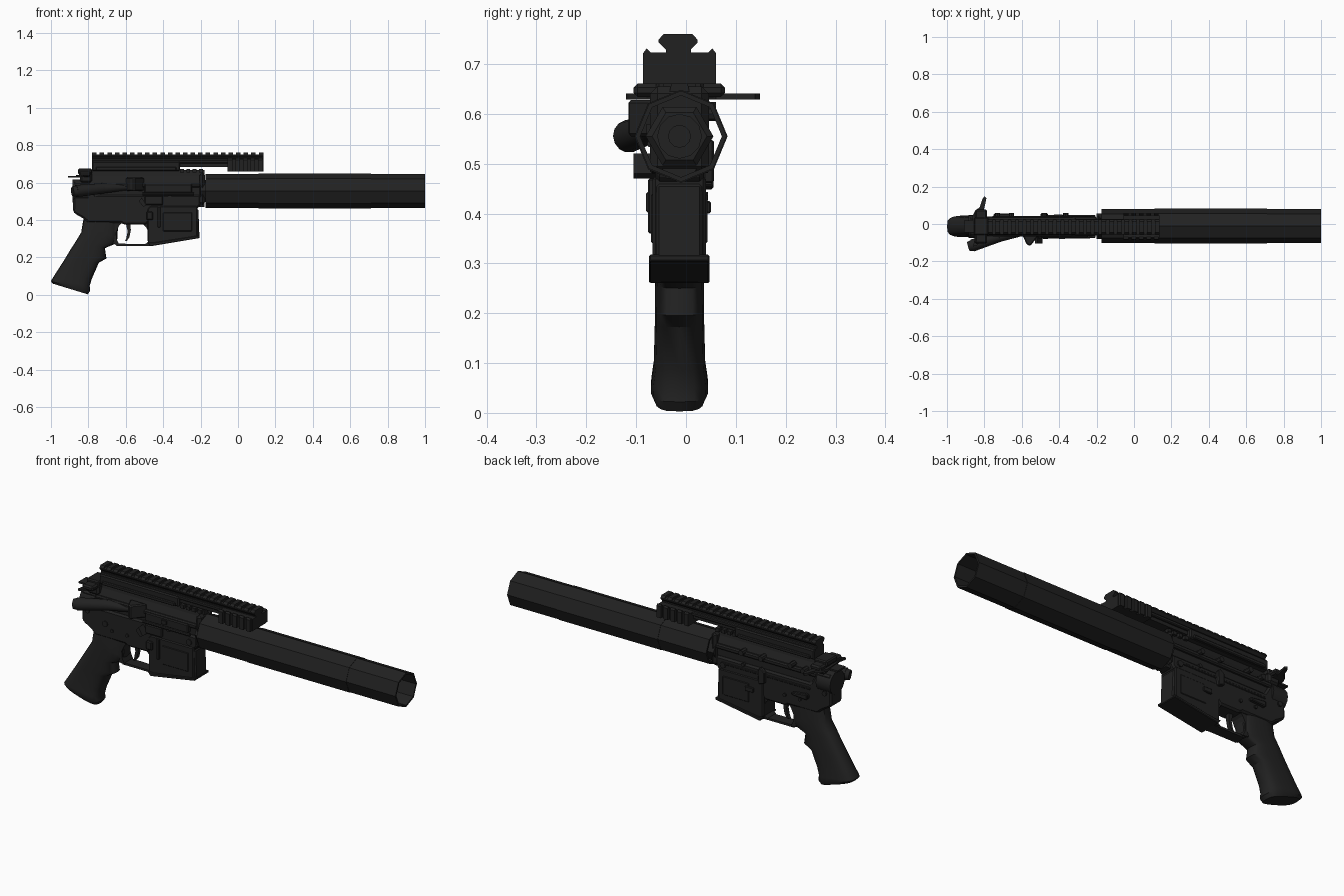
import bpy, bmesh, math
from mathutils import Vector

mat = bpy.data.materials.new("matte_black")
mat.diffuse_color = (0.0155, 0.0155, 0.0155, 1)
CY = -0.013          # centre plane of the body
TY, TZ = -0.01, 0.555  # tube axis


def finish(name, bm, bevel=0, smooth=False):
    bmesh.ops.recalc_face_normals(bm, faces=bm.faces)
    me = bpy.data.meshes.new(name)
    bm.to_mesh(me)
    bm.free()
    ob = bpy.data.objects.new(name, me)
    bpy.context.collection.objects.link(ob)
    me.materials.append(mat)
    if bevel:
        m = ob.modifiers.new("bevel", 'BEVEL')
        m.width, m.segments, m.limit_method = bevel, 1, 'ANGLE'
    if smooth:
        bpy.ops.object.select_all(action='DESELECT')
        ob.select_set(True)
        bpy.context.view_layer.objects.active = ob
        bpy.ops.object.shade_smooth_by_angle(angle=math.radians(35))
    return ob


def loft(name, rings, closed=False, bevel=0, smooth=False):
    """Skin a list of point rings; closed joins last ring to first."""
    bm = bmesh.new()
    vs = [[bm.verts.new(p) for p in r] for r in rings]
    n = len(rings[0])
    pairs = list(zip(vs, vs[1:])) + ([(vs[-1], vs[0])] if closed else [])
    for a, b in pairs:
        for i in range(n):
            bm.faces.new((a[i], a[(i + 1) % n], b[(i + 1) % n], b[i]))
    if not closed:
        bm.faces.new(vs[0])
        bm.faces.new(vs[-1])
    return finish(name, bm, bevel, smooth)


def side(name, pts, y0, y1, bevel=0):
    """Side profile (x, z) extruded across y."""
    return loft(name, [[(x, y, z) for x, z in pts] for y in (y0, y1)], bevel=bevel)


def plan(name, pts, z0, z1, bevel=0):
    return loft(name, [[(x, y, z) for x, y in pts] for z in (z0, z1)], bevel=bevel)


def cross(name, pts, x0, x1, bevel=0):
    """Cross-section (y, z) extruded along x."""
    return loft(name, [[(x, y, z) for y, z in pts] for x in (x0, x1)], bevel=bevel)


def box(name, x0, x1, y0, y1, z0, z1, bevel=0):
    return side(name, [(x0, z0), (x1, z0), (x1, z1), (x0, z1)], y0, y1, bevel)


def rod(name, a, b, r0, r1=None, n=14):
    a, b = Vector(a), Vector(b)
    q = (b - a).to_track_quat('Z', 'Y')
    ring = lambda c, r: [c + q @ Vector((r * math.cos(t * math.tau / n), r * math.sin(t * math.tau / n), 0))
                         for t in range(n)]
    return loft(name, [ring(a, r0), ring(b, r0 if r1 is None else r1)], smooth=True)


def turned(name, prof, n, y=TY, z=TZ):
    """Hollow n-sided body from a closed (x, radius) profile."""
    return loft(name, [[(x, y + r * math.cos(i * math.tau / n), z + r * math.sin(i * math.tau / n))
                        for i in range(n)] for x, r in prof], closed=True)


# Octagonal fore tube with raised middle sleeve, and the bore inside it
turned("fore_tube", [(-.175, .0915), (.11, .0915), (.11, .0935), (.71, .0935), (.71, .0915),
                     (1, .0915), (1, .082), (-.175, .082)], 8)
turned("bore_collar", [(-.20, .068), (-.13, .068), (-.12, .055), (-.12, .03), (-.20, .03)], 6, CY)
turned("bore_ring", [(-.19, .045), (-.09, .045), (-.09, .022), (-.19, .022)], 12, CY)

# Upper receiver: rounded-off cross-section
up = [(.026, .47), (.038, .50), (.038, .60), (.022, .635), (.015, .667)]
cross("upper_receiver", [(CY + y, z) for y, z in up] + [(CY - y, z) for y, z in up[::-1]], -.835, -.18)
box("upper_side_rib", -.80, -.20, -.064, .04, .575, .60, .006)
box("receiver_front_band", -.205, -.176, -.072, .046, .48, .655, .015)
box("rear_shoulder", -.845, -.78, -.066, .04, .60, .655, .01)

# Lower receiver with rounded rear
side("lower_receiver", [(-.88, .605), (-.882, .445), (-.868, .432), (-.83, .41), (-.80, .385), (-.625, .385),
                        (-.61, .375), (-.49, .375), (-.47, .40), (-.22, .46), (-.20, .48), (-.20, .535),
                        (-.76, .535), (-.80, .605)], -.062, .036, .01)
rod("buffer_boss", (-.885, CY, .555), (-.80, CY, .555), .062, n=16)

# Magazine well, with flared lip and ribs
side("magazine_well", [(-.484, .46), (-.484, .285), (-.468, .265), (-.217, .308), (-.217, .475), (-.47, .475)],
     -.067, .04, .006)
side("well_lip", [(-.485, .282), (-.468, .260), (-.205, .304), (-.205, .318), (-.45, .28)], -.074, .047, .003)
side("well_front_lip", [(-.235, .312), (-.206, .307), (-.212, .46), (-.235, .46)], -.06, .033, .006)
for s, y in (("right", -.07), ("left", .036)):
    box("well_panel_" + s, -.40, -.245, y, y + .007, .34, .44, .003)

# Trigger guard and trigger
side("trigger_guard", [(-.66, .272), (-.65, .262), (-.46, .262), (-.46, .271), (-.635, .274)], -.043, .017)
side("guard_rear", [(-.665, .39), (-.668, .272), (-.635, .268), (-.65, .30), (-.652, .335), (-.635, .37), (-.615, .39)],
     -.05, .024)
side("guard_front", [(-.52, .39), (-.49, .36), (-.472, .32), (-.48, .285), (-.50, .268), (-.455, .262), (-.455, .39)],
     -.05, .024)
side("trigger", [(-.60, .385), (-.59, .34), (-.598, .30), (-.605, .288), (-.594, .288), (-.58, .31),
                 (-.573, .345), (-.575, .385)], -.023, -.003)

# Grip: lofted rounded sections (back x, back z, front x, front z, half width)
rings = []
for bx, bz, fx, fz, w in [(-.822, .42, -.64, .40, .045), (-.83, .385, -.645, .30, .049),
                          (-.838, .335, -.655, .273, .05), (-.868, .285, -.712, .25, .049),
                          (-.90, .235, -.703, .195, .05), (-.93, .185, -.744, .172, .05),
                          (-.975, .115, -.782, .085, .052), (-.995, .083, -.793, .048, .057),
                          (-1.0, .073, -.79, .022, .058), (-.99, .06, -.803, .003, .05)]:
    ring = []
    for i in range(18):
        c, s = math.cos(i * math.tau / 18), math.sin(i * math.tau / 18)
        u = .5 + .5 * math.copysign(abs(c) ** .65, c)
        ring.append((bx + (fx - bx) * u, CY + w * math.copysign(abs(s) ** .6, s), max(0, bz + (fz - bz) * u)))
    rings.append(ring)
loft("grip", rings, smooth=True)

# Top rail: T cross-section, cut slots shown as separate teeth
box("rail_riser", -.78, -.31, -.058, .034, .663, .715, .006)
box("rail_riser_foot", -.76, -.33, -.066, .042, .665, .685, .004)
box("rail_web", -.78, .135, -.04, .010, .69, .742)
box("rail_bed", -.78, .135, -.052, .026, .703, .722, .004)
box("rail_lower_strip", -.31, -.055, -.045, .015, .685, .705)
tooth = [(-.04, .728), (-.055, .743), (-.055, .749), (-.045, .76), (.013, .76), (.023, .749), (.023, .743), (.008, .728)]
cross("rail_core", [(y, min(z, .75)) for y, z in tooth], -.78, .135)
for i in range(23):
    x = -.78 + i * .0405
    cross("rail_tooth", tooth, x, x + .024)
# Front rail block with side teeth
box("rail_block", -.055, .135, -.072, .045, .66, .723)
for i in range(5):
    x = -.055 + i * .0405
    for s in (1, -1):
        cross("side_tooth", [(CY + s * a, z) for a, z in
                             ((.05, .66), (.073, .66), (.073, .722), (.066, .731), (.052, .718))], x, x + .025)
# Short exposed rail ahead of the riser
for i in range(4):
    box("receiver_rail_tooth", -.31 + i * .034, -.29 + i * .034, -.045, .02, .655, .674)

# Charging handle: curved latch seen from above, with rear bar
plan("charging_handle", [(-.80, .148), (-.789, .138), (-.797, .10), (-.808, .06), (-.79, .035), (-.78, .02),
                         (-.78, -.04), (-.80, -.075), (-.84, -.115), (-.86, -.12), (-.852, -.08), (-.86, -.03),
                         (-.865, .04), (-.85, .07), (-.825, .09), (-.812, .13)], .629, .641)
box("handle_block", -.85, -.785, -.105, .078, .634, .661, .008)
box("handle_tail", -.91, -.84, -.045, .02, .627, .636)
box("rear_sight_base", -.855, -.78, -.06, .035, .645, .675, .006)

# Right side: forward assist, deflector, ejection port cover
rod("forward_assist", (-.865, -.115, .555), (-.72, -.068, .57), .033, .028)
rod("assist_button", (-.885, -.121, .553), (-.862, -.114, .555), .026, .03)
rod("assist_taper", (-.72, -.068, .57), (-.57, -.045, .575), .028, .012)
plan("shell_deflector", [(-.60, -.05), (-.575, -.108), (-.555, -.118), (-.50, -.05)], .555, .628, .006)
box("port_cover", -.50, -.245, -.072, -.045, .545, .592, .005)
rod("port_hinge", (-.51, -.07, .54), (-.235, -.07, .54), .008, n=8)
box("port_latch", -.40, -.37, -.079, -.06, .56, .58)
box("magazine_fence", -.50, -.40, -.072, -.05, .48, .53, .005)
side("magazine_button", [(-.49, .40), (-.455, .40), (-.455, .445), (-.49, .445)], -.08, -.06, .005)
box("bolt_release_fence", -.43, -.415, -.076, -.06, .36, .47, .003)
side("right_lever", [(-.53, .50), (-.505, .47), (-.49, .48), (-.515, .52)], -.105, -.06)

# Left side: bolt catch, magazine catch and selector lever
side("bolt_catch", [(-.50, .47), (-.465, .46), (-.46, .53), (-.475, .55), (-.50, .53)], .034, .056, .004)
box("magazine_catch", -.43, -.38, .036, .05, .40, .425, .003)
side("selector_lever", [(-.75, .478), (-.66, .468), (-.66, .454), (-.75, .448)], .034, .055, .004)
box("left_rib", -.76, -.24, .022, .04, .50, .512, .003)

# Cross pins through both sides
for x, z, r in ((-.74, .463, .015), (-.70, .435, .009), (-.61, .435, .009), (-.845, .505, .013),
                (-.245, .497, .016), (-.365, .53, .01)):
    rod("cross_pin", (x, -.068, z), (x, .044, z), r, n=10)
for x, z in ((-.73, .60), (-.655, .61), (-.48, .60), (-.365, .60)):
    rod("left_stud", (x, .02, z), (x, .06, z), .014, n=8)
